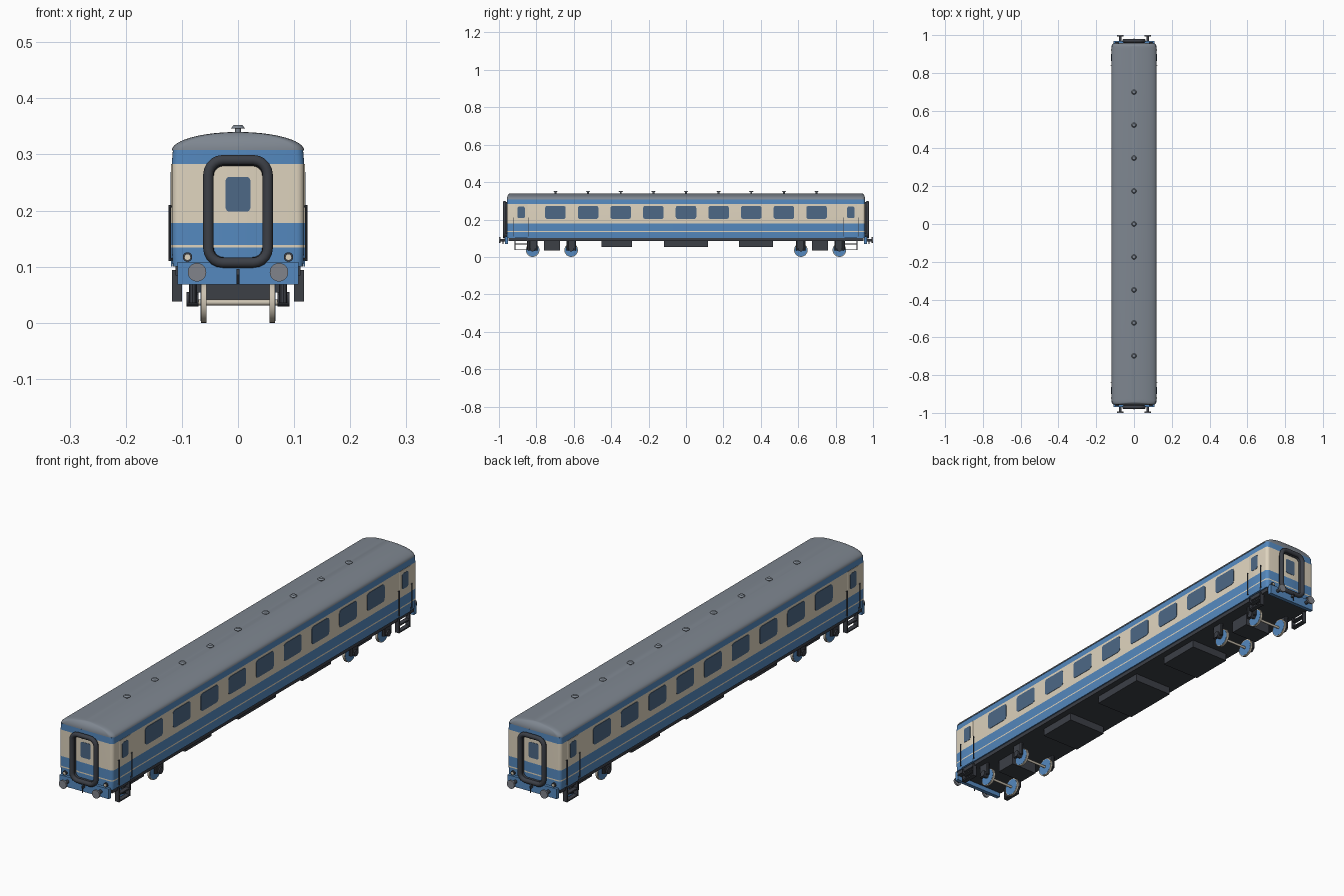
import bpy, bmesh, math
from mathutils import Matrix, Vector

cube = bpy.data.objects.get("Cube")
if cube:
    bpy.data.objects.remove(cube, do_unlink=True)


def material(name, r, g, b):
    m = bpy.data.materials.new(name)
    m.use_nodes = True
    m.diffuse_color = (r, g, b, 1)
    m.node_tree.nodes["Principled BSDF"].inputs["Base Color"].default_value = (r, g, b, 1)
    return m


BLUE = material("coach_blue", 0.09, 0.25, 0.52)
CREAM = material("warm_cream", 0.74, 0.66, 0.52)
ROOF = material("roof_grey", 0.21, 0.24, 0.28)
DARK = material("underframe_dark", 0.045, 0.05, 0.062)
GLASS = material("window_glass", 0.075, 0.14, 0.24)
STEEL = material("buffer_steel", 0.22, 0.23, 0.26)
TREAD = material("wheel_tread", 0.6, 0.54, 0.44)

UP = Matrix.Identity(4)
ALONG_X = Matrix.Rotation(math.pi / 2, 4, "Y")
ALONG_Y = Matrix.Rotation(math.pi / 2, 4, "X")


def finish(name, bm, mats, smooth=True):
    bmesh.ops.recalc_face_normals(bm, faces=bm.faces)
    mesh = bpy.data.meshes.new(name)
    bm.to_mesh(mesh)
    bm.free()
    for m in mats:
        mesh.materials.append(m)
    ob = bpy.data.objects.new(name, mesh)
    bpy.context.collection.objects.link(ob)
    if smooth:
        bpy.ops.object.select_all(action="DESELECT")
        ob.select_set(True)
        bpy.context.view_layer.objects.active = ob
        bpy.ops.object.shade_smooth_by_angle(angle=math.radians(35))
    return ob


def outline(hx, hy, r, steps=5):
    """Rounded rectangle as a list of 2D points."""
    r = min(r, hx * 0.98, hy * 0.98)
    pts = []
    for q, (sx, sy) in enumerate(((1, 1), (-1, 1), (-1, -1), (1, -1))):
        for i in range(steps + 1):
            a = (q + i / steps) * math.pi / 2
            pts.append((sx * (hx - r) + r * math.cos(a), sy * (hy - r) + r * math.sin(a)))
    return pts


def loft(name, rows, r, mats, bands=None, at=(0, 0, 0)):
    """Stack rounded outlines (z, half width, half length); bands colour each storey."""
    bm = bmesh.new()
    rings = [[bm.verts.new((x, y, z)) for x, y in outline(hx, hy, r)] for z, hx, hy in rows]
    for k, (lo, hi) in enumerate(zip(rings, rings[1:])):
        n = len(lo)
        for i in range(n):
            f = bm.faces.new((lo[i], lo[(i + 1) % n], hi[(i + 1) % n], hi[i]))
            f.material_index = bands[k] if bands else 0
    bm.faces.new(rings[0])
    top = bm.faces.new(rings[-1])
    top.material_index = bands[-1] if bands else 0
    bmesh.ops.translate(bm, verts=bm.verts, vec=Vector(at))
    return finish(name, bm, mats)


def box(name, at, size, mat):
    bm = bmesh.new()
    bmesh.ops.create_cube(bm, size=1)
    bmesh.ops.scale(bm, verts=bm.verts, vec=Vector(size))
    bmesh.ops.translate(bm, verts=bm.verts, vec=Vector(at))
    return finish(name, bm, [mat], False)


def cyl(name, at, r, depth, mat, turn=UP, r2=None, sides=20):
    bm = bmesh.new()
    bmesh.ops.create_cone(bm, cap_ends=True, segments=sides, radius1=r,
                          radius2=r if r2 is None else r2, depth=depth,
                          matrix=Matrix.Translation(at) @ turn)
    return finish(name, bm, [mat])


def pane(name, at, half_w, half_h, face, mat, r=0.012):
    """Thin rounded plate facing along 'X' or 'Y'."""
    bm = bmesh.new()
    def place(u, v, d):
        return (at[0] + d, at[1] + u, at[2] + v) if face == "X" else (at[0] + u, at[1] + d, at[2] + v)
    pts = outline(half_w, half_h, r)
    a, b = [[bm.verts.new(place(u, v, d)) for u, v in pts] for d in (-0.0015, 0.0015)]
    bm.faces.new(a)
    bm.faces.new(b)
    for i in range(len(a)):
        j = (i + 1) % len(a)
        bm.faces.new((a[i], a[j], b[j], b[i]))
    return finish(name, bm, [mat])


def hoop(name, y, half_w, z0, z1, r, tube, mat):
    """Rounded rectangular tube standing across the coach end."""
    cu = bpy.data.curves.new(name, "CURVE")
    cu.dimensions = "3D"
    cu.bevel_depth = tube
    cu.bevel_resolution = 3
    sp = cu.splines.new("POLY")
    pts = outline(half_w, (z1 - z0) / 2, r)
    sp.points.add(len(pts) - 1)
    for p, (u, v) in zip(sp.points, pts):
        p.co = (u, y, (z0 + z1) / 2 + v, 1)
    sp.use_cyclic_u = True
    cu.materials.append(mat)
    ob = bpy.data.objects.new(name, cu)
    bpy.context.collection.objects.link(ob)


# Body shell, banded by height
HX, HY = 0.118, 0.957
STRIPES = [0.1, 0.134, 0.139, 0.178, 0.283]
BANDS = [0, 1, 0, 1, 0]
rows = [(z, HX - (0.002 if z < 0.12 else 0), HY) for z in STRIPES] + [(0.308, HX - 0.002, HY)]
loft("body_shell", rows, 0.014, [BLUE, CREAM], BANDS)

# Domed roof and its vents
arc = [i / 12 * math.pi / 2 for i in range(12)]
loft("roof", [(0.307 + 0.033 * math.sin(a), HX * math.cos(a), HY - 0.018 * (1 - math.cos(a)))
              for a in arc], 0.02, [ROOF])
PITCH = 0.1745
for i in range(-4, 5):
    cyl("vent_stem", (0, i * PITCH, 0.341), 0.005, 0.014, ROOF)
    cyl("vent_cap", (0, i * PITCH, 0.349), 0.013, 0.006, ROOF, r2=0.008)

# Underframe and equipment boxes
box("floor_frame", (0, 0, 0.0925), (0.222, 1.9, 0.016), DARK)
for y, length in ((-0.37, 0.165), (0, 0.235), (0.374, 0.18)):
    box("equipment_box", (0, y, 0.071), (0.17, length, 0.034), DARK)

# Sides: windows, doors, handrails, steps
for s in (-1, 1):
    for i in range(-4, 5):
        pane("side_window", (s * HX, i * PITCH, 0.238), 0.055, 0.035, "X", GLASS)
    for e in (-1, 1):
        yd = e * 0.881
        loft("side_door", [(z, 0.0015, 0.034) for z in STRIPES], 0.001,
             [BLUE, CREAM], BANDS[:4], (s * HX, yd, 0))
        pane("door_window", (s * (HX + 0.001), yd, 0.238), 0.019, 0.031, "X", GLASS, 0.007)
        for k in (-1, 1):
            y = yd + k * 0.04
            cyl("handrail", (s * 0.1215, y, 0.16), 0.002, 0.1, DARK, sides=8)
            for z in (0.113, 0.207):
                cyl("handrail_bracket", (s * 0.119, y, z), 0.002, 0.006, DARK, ALONG_X, sides=8)
            box("step_side", (s * 0.109, yd + k * 0.033, 0.066), (0.018, 0.004, 0.056), DARK)
        for z in (0.041, 0.068):
            box("step_tread", (s * 0.109, yd, z), (0.018, 0.066, 0.005), DARK)

# Ends: gangway, door, buffer beam, buffers, lamps, coupling
for e in (-1, 1):
    loft("end_door", [(z, 0.034, 0.0015) for z in STRIPES], 0.001,
         [BLUE, CREAM], BANDS[:4], (0, e * HY, 0))
    pane("end_door_window", (0, e * (HY + 0.001), 0.229), 0.022, 0.031, "Y", GLASS, 0.007)
    hoop("gangway_outer", e * 0.97, 0.053, 0.107, 0.29, 0.026, 0.0095, DARK)
    hoop("gangway_inner", e * 0.961, 0.05, 0.11, 0.286, 0.024, 0.007, DARK)
    box("buffer_beam", (0, e * 0.96, 0.088), (0.216, 0.016, 0.04), BLUE)
    box("coupling_hook", (0, e * 0.974, 0.091), (0.006, 0.016, 0.01), DARK)
    cyl("coupling_link", (0, e * 0.979, 0.082), 0.0025, 0.026, DARK, sides=8)
    for s in (-1, 1):
        cyl("buffer_shank", (s * 0.073, e * 0.979, 0.09), 0.007, 0.026, DARK, ALONG_Y)
        cyl("buffer_head", (s * 0.073, e * 0.9965, 0.09), 0.0165, 0.007, STEEL, ALONG_Y, sides=28)
        cyl("lamp_rim", (s * 0.09, e * 0.959, 0.117), 0.0085, 0.008, DARK, ALONG_Y)
        cyl("lamp_lens", (s * 0.09, e * 0.961, 0.117), 0.005, 0.007, CREAM, ALONG_Y)

# Bogies: frame box, axles, wheels, axle boxes
for e in (-1, 1):
    box("bogie_frame", (0, e * 0.717, 0.06), (0.118, 0.085, 0.05), DARK)
    for y in (e * 0.614, e * 0.82):
        cyl("axle", (0, y, 0.036), 0.005, 0.16, TREAD, ALONG_X, sides=12)
        for s in (-1, 1):
            cyl("wheel_tyre", (s * 0.0615, y, 0.036), 0.036, 0.008, TREAD, ALONG_X, sides=32)
            cyl("wheel_flange", (s * 0.0575, y, 0.0365), 0.0365, 0.002, TREAD, ALONG_X, sides=32)
            cyl("wheel_disc", (s * 0.0612, y, 0.036), 0.033, 0.0105, BLUE, ALONG_X, sides=32)
            cyl("axle_box", (s * 0.081, y, 0.042), 0.013, 0.022, DARK, ALONG_X, sides=12)
            box("axle_guard", (s * 0.08, y, 0.066), (0.014, 0.036, 0.04), DARK)
            for k in (-1, 1):
                cyl("axle_spring", (s * 0.081, y + k * 0.018, 0.06), 0.007, 0.05, DARK, sides=10)
